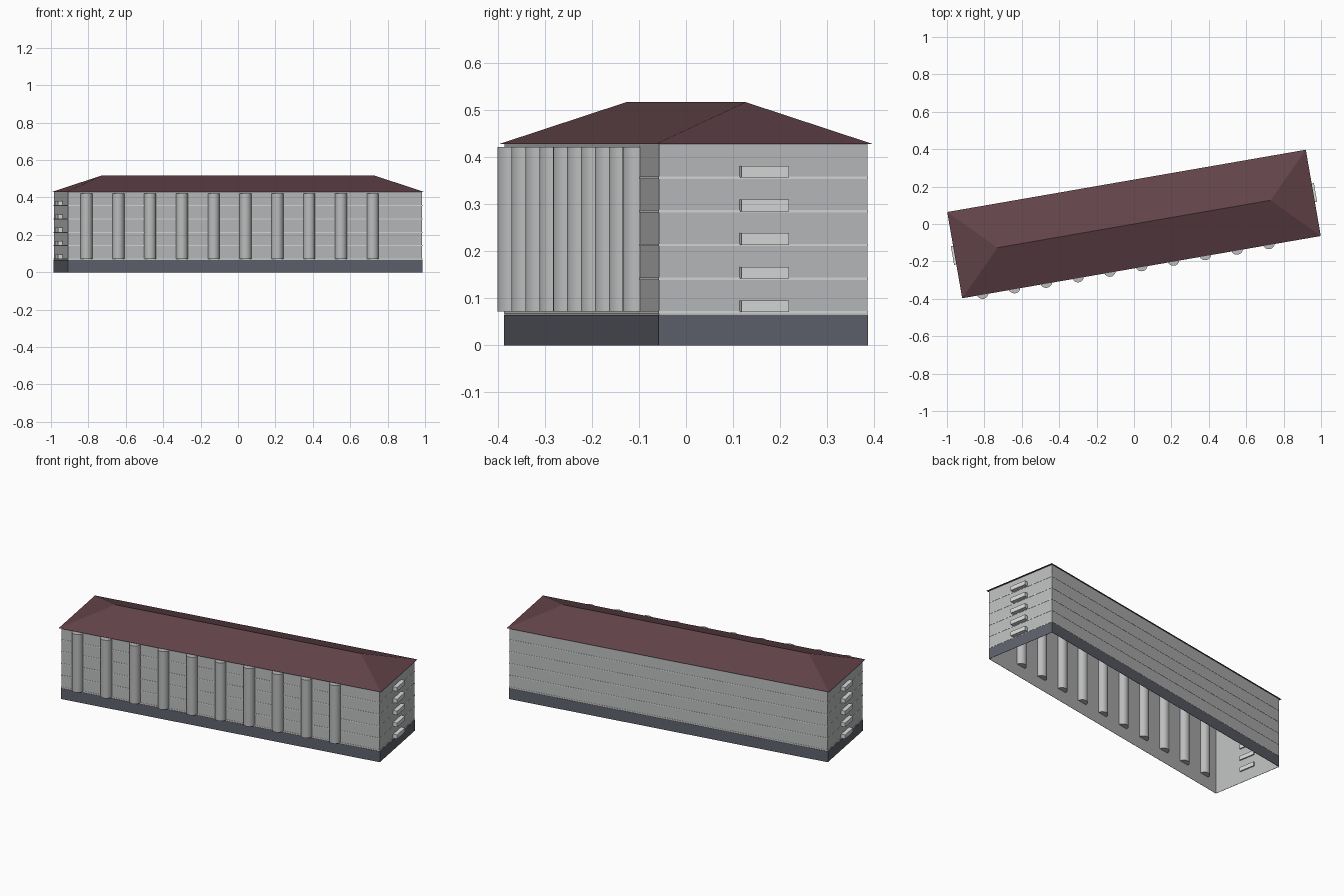
import bpy, bmesh, math

cube = bpy.data.objects.get("Cube")
if cube:
    bpy.data.objects.remove(cube, do_unlink=True)

TURN = math.radians(9.85)      # the block stands at a slight angle
HX, HY = 0.9605, 0.2245        # half size of the walls
WALL_TOP = 0.428
FLOORS = [0.0705 + 0.0715 * i for i in range(5)]


def material(name, r, g, b):
    m = bpy.data.materials.new(name)
    m.use_nodes = True
    m.diffuse_color = (r, g, b, 1)
    m.node_tree.nodes["Principled BSDF"].inputs["Base Color"].default_value = (r, g, b, 1)
    return m


WALL = material("wall grey", 0.50, 0.505, 0.51)
TRIM = material("light trim", 0.70, 0.71, 0.71)
BASE = material("plinth slate", 0.114, 0.122, 0.15)
ROOF = material("roof maroon", 0.122, 0.056, 0.067)


def finish(name, bm, mat):
    bmesh.ops.recalc_face_normals(bm, faces=bm.faces)
    mesh = bpy.data.meshes.new(name)
    bm.to_mesh(mesh)
    bm.free()
    mesh.materials.append(mat)
    obj = bpy.data.objects.new(name, mesh)
    obj.rotation_euler.z = TURN
    bpy.context.collection.objects.link(obj)
    return obj


def loop(bm, hx, hy, z):
    return [bm.verts.new((sx * hx, sy * hy, z))
            for sx, sy in ((-1, -1), (1, -1), (1, 1), (-1, 1))]


def bridge(bm, a, b):
    for i in range(4):
        j = (i + 1) % 4
        bm.faces.new((a[i], a[j], b[j], b[i]))


def band(name, grow, z0, z1, mat):
    """Shallow frame wrapped around the outside of the walls."""
    bm = bmesh.new()
    rings = [loop(bm, HX, HY, z0), loop(bm, HX + grow, HY + grow, z0),
             loop(bm, HX + grow, HY + grow, z1), loop(bm, HX, HY, z1)]
    for a, b in zip(rings, rings[1:]):
        bridge(bm, a, b)
    return finish(name, bm, mat)


# Walls: a shell open at the bottom
bm = bmesh.new()
bridge(bm, loop(bm, HX, HY, 0), loop(bm, HX, HY, WALL_TOP))
finish("walls", bm, WALL)

# Plinth and floor lines
band("plinth", 0.0015, 0, 0.065, BASE)
for i, z in enumerate(FLOORS):
    band(f"floor_line_{i + 1}", 0.0015, z - 0.0025, z + 0.0025, TRIM)

# Hipped roof with a small overhang
bm = bmesh.new()
eaves = loop(bm, 0.973, 0.234, WALL_TOP)
left, right = (bm.verts.new((x, 0, 0.517)) for x in (-0.741, 0.741))
bm.faces.new(eaves[::-1])
bm.faces.new((eaves[0], eaves[1], right, left))
bm.faces.new((eaves[2], eaves[3], left, right))
bm.faces.new((eaves[1], eaves[2], right))
bm.faces.new((eaves[3], eaves[0], left))
finish("roof", bm, ROOF)

# Round columns set halfway into the front wall
bm = bmesh.new()
for i in range(10):
    made = bmesh.ops.create_cone(bm, cap_ends=True, segments=24, radius1=0.032,
                                 radius2=0.032, depth=0.35)
    bmesh.ops.translate(bm, verts=made["verts"],
                        vec=(-0.861 + 0.1726 * i, -HY, 0.247))
columns = finish("front_columns", bm, WALL)
bpy.ops.object.select_all(action="DESELECT")
columns.select_set(True)
bpy.context.view_layer.objects.active = columns
bpy.ops.object.shade_smooth_by_angle(angle=math.radians(35))

# Balconies stacked on both end walls
for side, label in ((1, "left"), (-1, "right")):
    bm = bmesh.new()
    for z in FLOORS:
        made = bmesh.ops.create_cube(bm, size=1)
        bmesh.ops.scale(bm, verts=made["verts"], vec=(0.032, 0.102, 0.025))
        bmesh.ops.translate(bm, verts=made["verts"],
                            vec=(side * 0.969, 0, z + 0.0125))
    finish(f"{label}_balconies", bm, TRIM)
